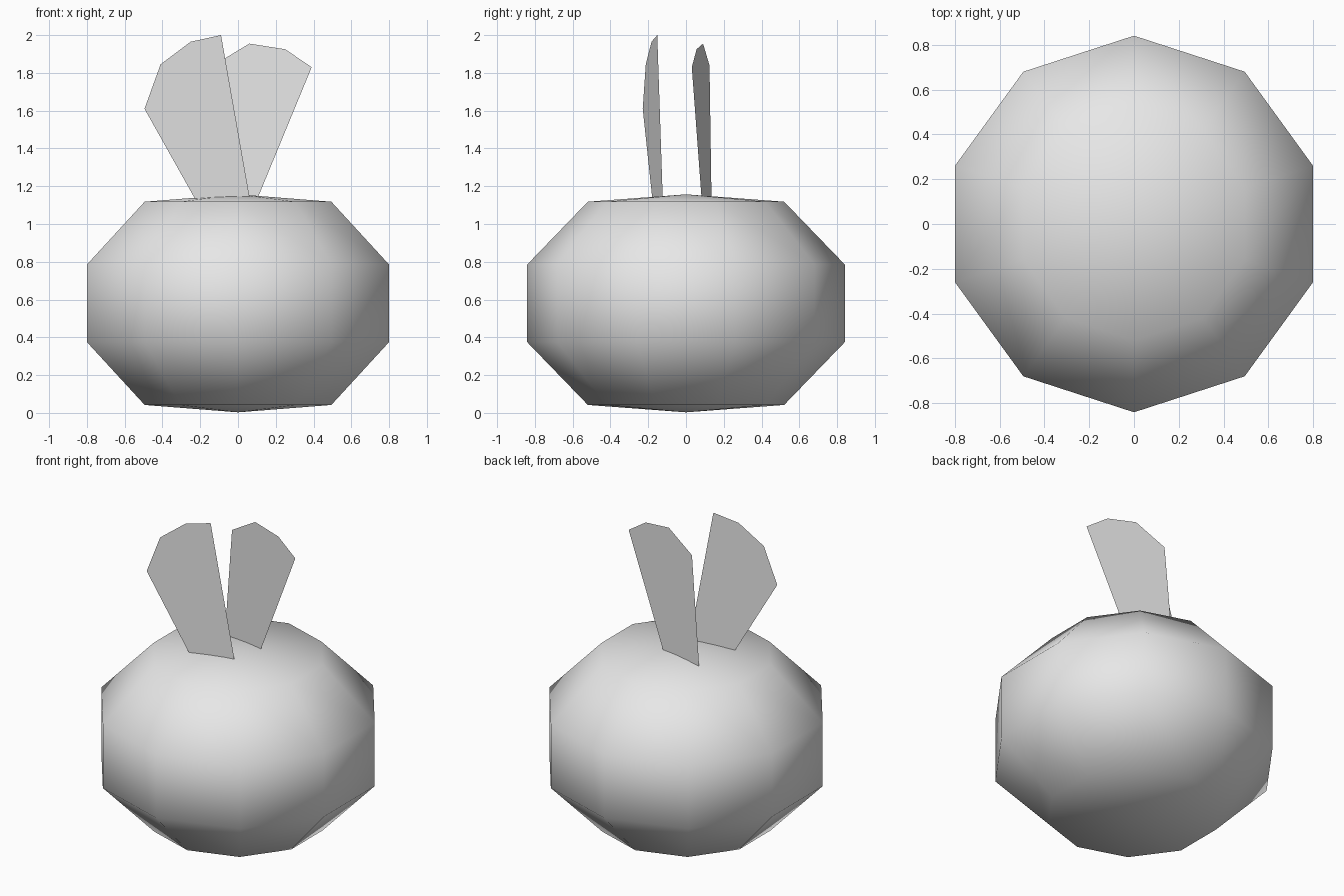
import bpy
import bmesh

if "Cube" in bpy.data.objects:
    bpy.data.objects.remove(bpy.data.objects["Cube"], do_unlink=True)


def make_material(name, rgb):
    mat = bpy.data.materials.new(name)
    mat.use_nodes = True
    mat.diffuse_color = (*rgb, 1)
    mat.node_tree.nodes["Principled BSDF"].inputs["Base Color"].default_value = (*rgb, 1)
    return mat


def make_object(name, bm, mat):
    mesh = bpy.data.meshes.new(name)
    bm.to_mesh(mesh)
    bm.free()
    mesh.materials.append(mat)
    obj = bpy.data.objects.new(name, mesh)
    bpy.context.collection.objects.link(obj)
    return obj


grey = make_material("light grey", (0.8, 0.8, 0.8))

# Round body: squashed low-poly sphere with poles pressed in
RADIUS, HALF_HEIGHT, CENTRE_Z, POLE = 0.884, 0.665, 0.58, 0.577
bm = bmesh.new()
bmesh.ops.create_uvsphere(bm, u_segments=10, v_segments=5, radius=1)
for v in bm.verts:
    if abs(v.co.z) > 0.99:
        v.co.z = POLE if v.co.z > 0 else -POLE
    else:
        v.co.z *= HALF_HEIGHT
    v.co.x *= RADIUS
    v.co.y *= RADIUS
    v.co.z += CENTRE_Z
for f in bm.faces:
    f.smooth = True
make_object("body", bm, grey)


# Flat upright leaves, each turned a little about the vertical
def make_leaf(name, outline, y_start, y_slope):
    bm = bmesh.new()
    bm.faces.new([bm.verts.new((x, y_start + y_slope * x, z)) for x, z in outline])
    make_object(name, bm, grey)


make_leaf("front_leaf",
          [(-0.22, 1.12), (0.065, 1.12), (-0.09, 2.0), (-0.25, 1.965),
           (-0.41, 1.845), (-0.495, 1.61)], -0.135, 0.19)
make_leaf("back_leaf",
          [(-0.19, 1.12), (0.097, 1.12), (0.39, 1.83), (0.25, 1.925),
           (0.06, 1.955), (-0.13, 1.84)], 0.101, -0.18)
